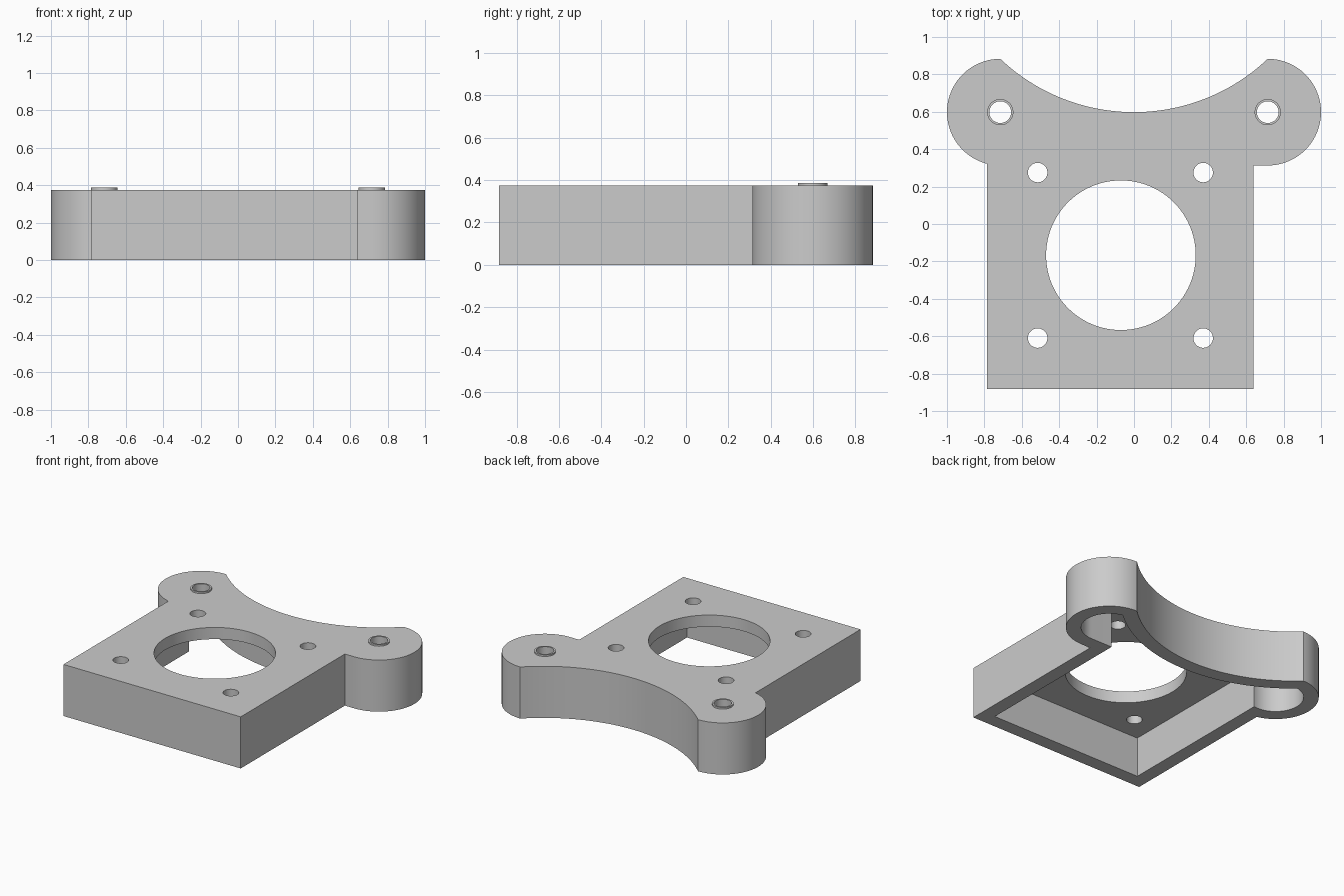
import bpy, bmesh, math

if "Cube" in bpy.data.objects:
    bpy.data.objects.remove(bpy.data.objects["Cube"])

HEIGHT, PLATE, WALL = 0.375, 0.085, 0.1
LOBE_X, LOBE_Y, LOBE_R = 0.715, 0.598, 0.285
LEFT, RIGHT, FRONT = -0.785, 0.64, -0.883
SADDLE_R = 1.039                       # concave rear edge
SADDLE_Y = LOBE_Y + SADDLE_R

grey = bpy.data.materials.new("plain grey")
grey.diffuse_color = (0.6, 0.6, 0.6, 1)
grey.use_nodes = True
grey.node_tree.nodes["Principled BSDF"].inputs["Base Color"].default_value = grey.diffuse_color


def arc(cx, cy, r, a0, a1, n):
    return [(cx + r * math.cos(a0 + (a1 - a0) * i / n),
             cy + r * math.sin(a0 + (a1 - a0) * i / n)) for i in range(n + 1)]


def outline(t):
    """Bracket outline moved inwards by t, counter-clockwise."""
    r, big = LOBE_R - t, SADDLE_R + t
    # where lobe circle and saddle circle meet, on the right side
    d = math.hypot(LOBE_X, SADDLE_Y - LOBE_Y)
    toward = math.atan2(SADDLE_Y - LOBE_Y, -LOBE_X)
    tip = toward - math.acos((r * r + d * d - big * big) / (2 * r * d))
    tx, ty = LOBE_X + r * math.cos(tip), LOBE_Y + r * math.sin(tip)
    s = math.atan2(ty - SADDLE_Y, tx)
    # where the left wall meets the left lobe
    dx = LEFT + t + LOBE_X
    a_left = 2 * math.pi - math.acos(dx / r)
    pts = [(LEFT + t, FRONT + t), (RIGHT - t, FRONT + t),
           (RIGHT - t, LOBE_Y - r)]
    pts += arc(LOBE_X, LOBE_Y, r, -math.pi / 2, tip, 40)
    pts += arc(0, SADDLE_Y, big, s, -math.pi - s, 48)[1:-1]
    pts += arc(-LOBE_X, LOBE_Y, r, math.pi - tip, a_left, 40)
    return pts


def prism(name, pts, z0, z1):
    bm = bmesh.new()
    face = bm.faces.new([bm.verts.new((x, y, z0)) for x, y in pts])
    top = bmesh.ops.extrude_face_region(bm, geom=[face])["geom"]
    bmesh.ops.translate(bm, vec=(0, 0, z1 - z0),
                        verts=[v for v in top if isinstance(v, bmesh.types.BMVert)])
    bmesh.ops.recalc_face_normals(bm, faces=bm.faces)
    mesh = bpy.data.meshes.new(name)
    bm.to_mesh(mesh)
    bm.free()
    mesh.materials.append(grey)
    ob = bpy.data.objects.new(name, mesh)
    bpy.context.collection.objects.link(ob)
    return ob


def disc(name, x, y, r, z0, z1, n=48):
    return prism(name, arc(x, y, r, 0, 2 * math.pi, n)[:-1], z0, z1)


def cut(ob, cutter):
    mod = ob.modifiers.new(cutter.name, 'BOOLEAN')
    mod.operation, mod.solver, mod.object = 'DIFFERENCE', 'EXACT', cutter
    bpy.context.view_layer.objects.active = ob
    bpy.ops.object.modifier_apply(modifier=mod.name)
    bpy.data.objects.remove(cutter)


def smooth(ob):
    bpy.ops.object.select_all(action='DESELECT')
    ob.select_set(True)
    bpy.context.view_layer.objects.active = ob
    bpy.ops.object.shade_smooth_by_angle(angle=math.radians(25))


# Housing: solid outline hollowed from below
housing = prism("housing", outline(0), 0, HEIGHT)
cut(housing, prism("pocket", outline(WALL), -0.1, HEIGHT - PLATE))

# Central opening, four screw holes, two lobe holes
holes = [(-0.07, -0.167, 0.40)]
holes += [(x, y, 0.052) for x in (-0.515, 0.37) for y in (-0.61, 0.275)]
holes += [(x, LOBE_Y, 0.058) for x in (-LOBE_X, LOBE_X)]
for x, y, r in holes:
    cut(housing, disc("hole", x, y, r, 0.1, 0.5, 96 if r > 0.2 else 48))
smooth(housing)

# Raised rims round the lobe holes
for side, x in (("left", -LOBE_X), ("right", LOBE_X)):
    rim = disc(side + "_rim", x, LOBE_Y, 0.07, HEIGHT, HEIGHT + 0.012)
    cut(rim, disc("bore", x, LOBE_Y, 0.058, 0.3, 0.5))
    smooth(rim)
